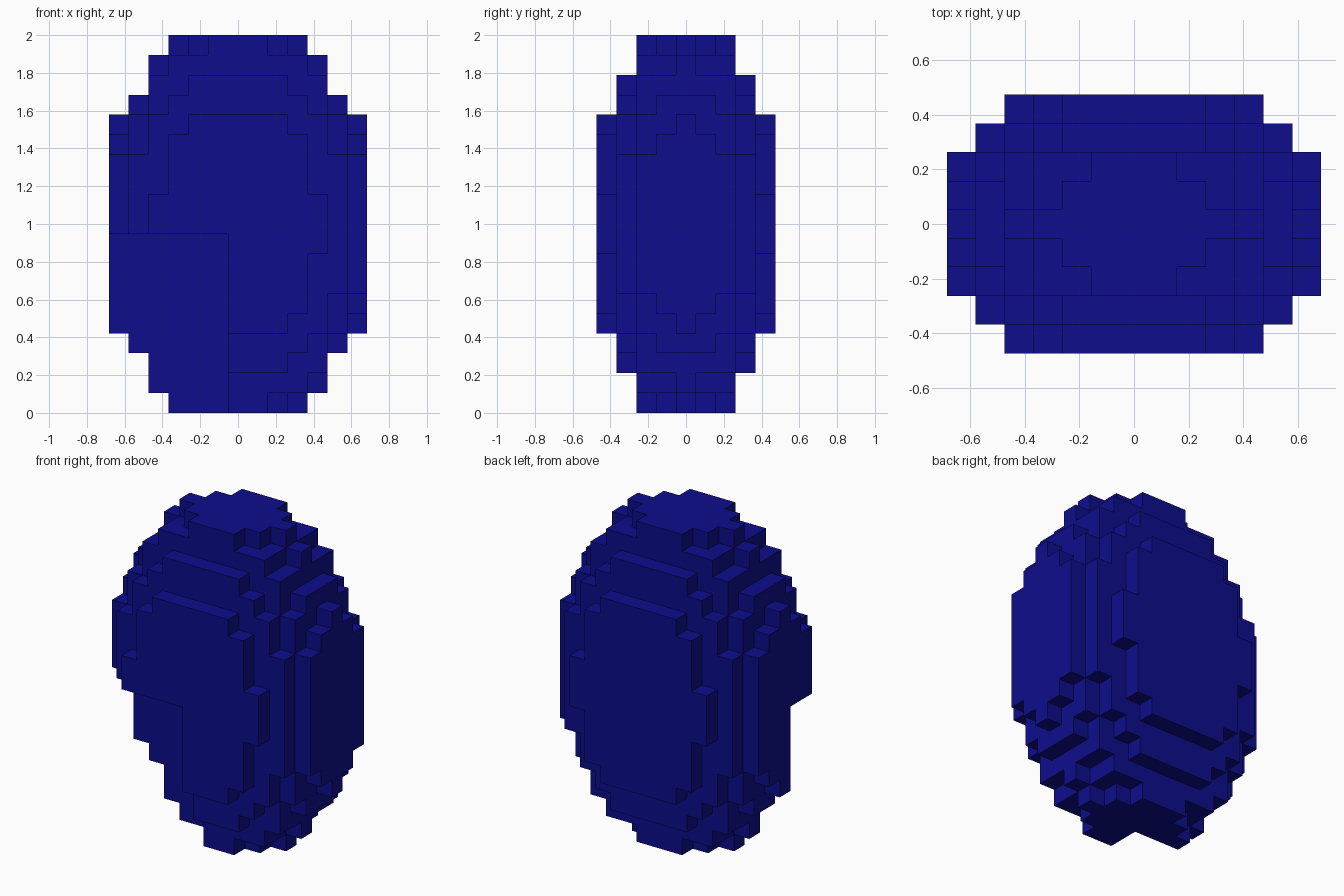
import bpy
import bmesh
from mathutils import Vector

cube = bpy.data.objects.get("Cube")
if cube:
    bpy.data.objects.remove(cube, do_unlink=True)

CELL = 2 / 19                  # 19 blocks tall
RADII = (7, 5, 10)             # ellipsoid radii in blocks
SPAN = (6, 4, 9)               # furthest block from the centre on each axis


def filled(p):
    """Block is inside the ellipsoid and outside the missing octant."""
    in_octant = all(c < 0 for c in p)
    return not in_octant and sum((c / r) ** 2 for c, r in zip(p, RADII)) < 1 - 1e-6


# Single flat colour
navy = bpy.data.materials.new("navy_blue")
navy.use_nodes = True
colour = (0.004, 0.004, 0.265, 1)
navy.diffuse_color = colour
bsdf = next(n for n in navy.node_tree.nodes if n.type == 'BSDF_PRINCIPLED')
bsdf.inputs["Base Color"].default_value = colour
bsdf.inputs["Roughness"].default_value = 0.8

# Blocky shell: one square wherever a filled block meets empty space
bm = bmesh.new()
centre = Vector((0, 0, 1))
blocks = [(i, j, k)
          for i in range(-SPAN[0], SPAN[0] + 1)
          for j in range(-SPAN[1], SPAN[1] + 1)
          for k in range(-SPAN[2], SPAN[2] + 1) if filled((i, j, k))]
for block in blocks:
    for axis in range(3):
        for side in (-1, 1):
            neighbour = list(block)
            neighbour[axis] += side
            if filled(neighbour):
                continue
            normal, u = Vector((0, 0, 0)), Vector((0, 0, 0))
            normal[axis] = side / 2
            u[(axis + 1) % 3] = 0.5
            v = normal.cross(u) * 2
            mid = Vector(block) + normal
            corners = (mid - u - v, mid + u - v, mid + u + v, mid - u + v)
            bm.faces.new([bm.verts.new(c * CELL + centre) for c in corners])
bmesh.ops.remove_doubles(bm, verts=bm.verts, dist=CELL / 100)

mesh = bpy.data.meshes.new("block_ellipsoid")
bm.to_mesh(mesh)
bm.free()
mesh.materials.append(navy)
body = bpy.data.objects.new("block_ellipsoid", mesh)
bpy.context.collection.objects.link(body)
